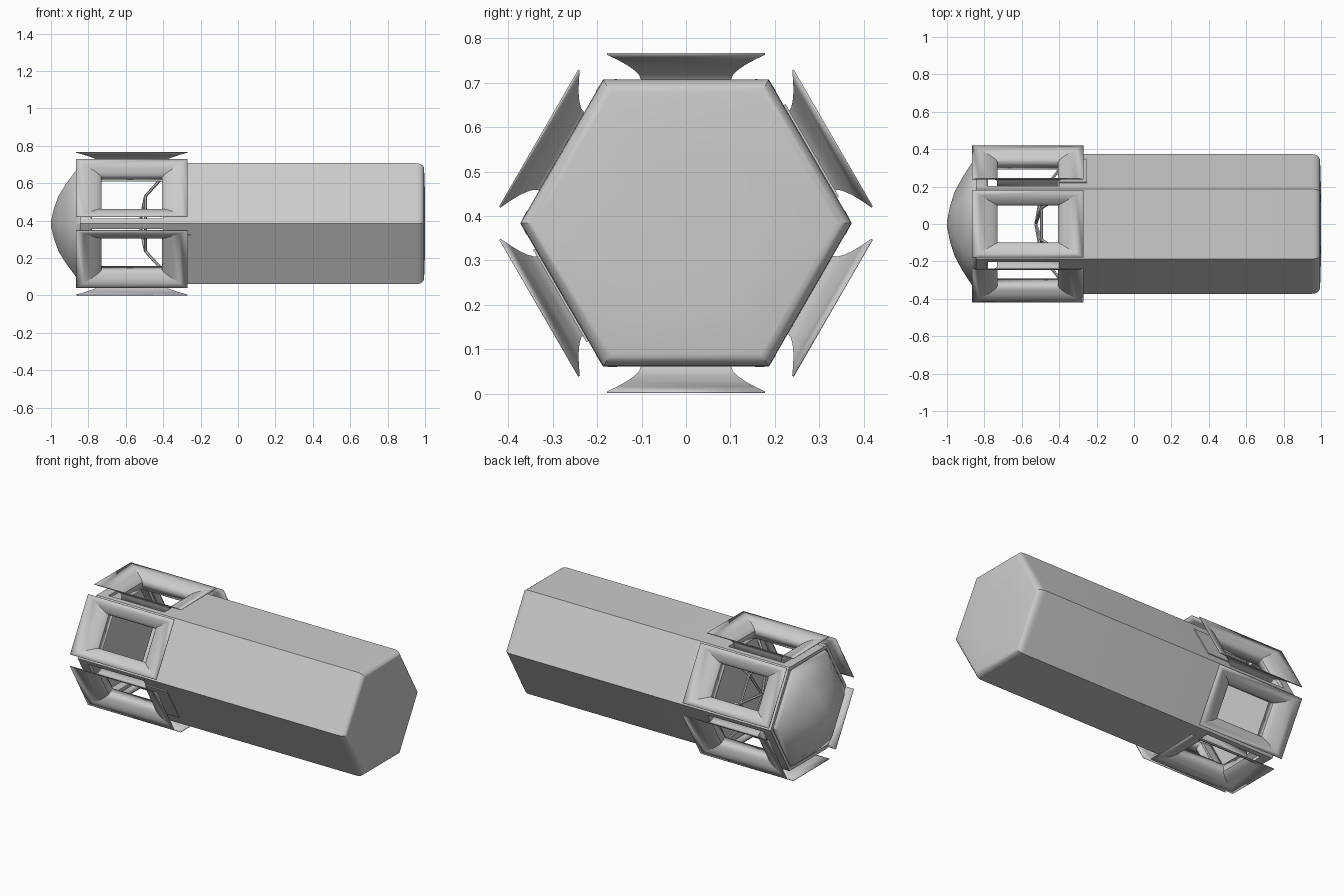
import bpy, bmesh, math
from mathutils import Vector

if "Cube" in bpy.data.objects:
    bpy.data.objects.remove(bpy.data.objects["Cube"])

ZC = 0.384      # axis height
R = 0.373       # hexagon corner radius
AP = 0.324      # hexagon face distance


def make(name, verts, faces, smooth=None):
    me = bpy.data.meshes.new(name)
    bm = bmesh.new()
    vs = [bm.verts.new(v) for v in verts]
    for f in faces:
        bm.faces.new([vs[i] for i in f])
    bmesh.ops.recalc_face_normals(bm, faces=bm.faces)
    bm.to_mesh(me)
    bm.free()
    ob = bpy.data.objects.new(name, me)
    bpy.context.collection.objects.link(ob)
    if smooth:
        bpy.ops.object.select_all(action='DESELECT')
        ob.select_set(True)
        bpy.context.view_layer.objects.active = ob
        bpy.ops.object.shade_smooth_by_angle(angle=math.radians(smooth))
    return ob


def loft(name, rings, closed_ends=True, smooth=None):
    n = len(rings[0])
    verts = [p for r in rings for p in r]
    faces = [(i * n + j, i * n + (j + 1) % n, (i + 1) * n + (j + 1) % n, (i + 1) * n + j)
             for i in range(len(rings) - 1) for j in range(n)]
    if closed_ends:
        faces += [tuple(range(n))[::-1], tuple(range(len(verts) - n, len(verts)))]
    return make(name, verts, faces, smooth)


def polar(x, r, deg):
    a = math.radians(deg)
    return Vector((x, r * math.cos(a), ZC + r * math.sin(a)))


def hexring(x, r):
    return [polar(x, r, 60 * k) for k in range(6)]


def on_face(deg, x, t, a):
    # point at sideways offset t and distance a from the axis, on the side facing deg
    c, s = math.cos(math.radians(deg)), math.sin(math.radians(deg))
    return Vector((x, a * c - t * s, ZC + a * s + t * c))


def rect(deg, x0, x1, t, a):
    return [on_face(deg, x, u, a) for x, u in ((x0, -t), (x1, -t), (x1, t), (x0, t))]


def rod(name, p, q, r):
    d = (q - p).normalized()
    u = d.orthogonal().normalized()
    v = d.cross(u)
    ring = [u * r * math.cos(i * math.pi / 3) + v * r * math.sin(i * math.pi / 3) for i in range(6)]
    return loft(name, [[p + o for o in ring], [q + o for o in ring]])


# long hexagonal body with a rounded far end
rings = [hexring(-0.40, R), hexring(0.95, R)]
for i in range(1, 6):
    a = math.radians(18 * i)
    rings.append(hexring(0.955 + 0.04 * math.sin(a), R - 0.035 * (1 - math.cos(a))))
rings.append(hexring(1.0, 0.18))
loft("body", rings, smooth=30)

# domed nose with a closed back
loft("nose", [hexring(-0.78, 0.30), hexring(-0.835, 0.345), hexring(-0.865, 0.33),
              hexring(-0.92, 0.245), hexring(-0.96, 0.17), hexring(-0.985, 0.09),
              hexring(-1.0, 0.015)], smooth=35)

# collar behind the nose
loft("nose_collar", [hexring(-0.845, 0.35), hexring(-0.845, R), hexring(-0.785, R),
                     hexring(-0.785, 0.35), hexring(-0.845, 0.35)], closed_ends=False)

# flare profile: (distance from axis, share of widening)
PROFILE = [(0.280, 0), (0.324, 0), (0.335, 0.06), (0.346, 0.2),
           (0.358, 0.42), (0.370, 0.7), (0.381, 1)]
for k in range(6):
    deg = 30 + 60 * k
    # flared window frames
    rs = [rect(deg, -0.73 - 0.135 * w, -0.405 + 0.135 * w, 0.10 + 0.078 * w, a)
          for a, w in PROFILE]
    fl = loft("window_flare", rs, closed_ends=False, smooth=30)
    sol = fl.modifiers.new("thickness", 'SOLIDIFY')
    sol.thickness = 0.004
    sol.offset = 0

    # corner posts between the windows
    d0, d1 = deg - 60, deg
    post = [[on_face(d0, x, 0.155, AP), polar(x, R, deg - 30),
             on_face(d1, x, -0.155, AP), polar(x, R - 0.035, deg - 30)] for x in (-0.84, -0.39)]
    loft("corner_post", post)

    # cage struts of the inner cupola
    vd = 60 * k
    hub, mid, out = polar(-0.525, 0.0, 0), polar(-0.495, 0.17, vd), polar(-0.40, 0.29, vd)
    rod("cage_inner_spoke", hub, mid, 0.008)
    rod("cage_outer_spoke", mid, out, 0.008)
    rod("cage_ring", mid, polar(-0.495, 0.17, vd + 60), 0.008)

# thin plates beside two opposite windows
for deg in (30, 210):
    loft("side_plate", [rect(deg, -0.40, -0.25, 0.12, 0.30), rect(deg, -0.40, -0.25, 0.12, 0.328)])
